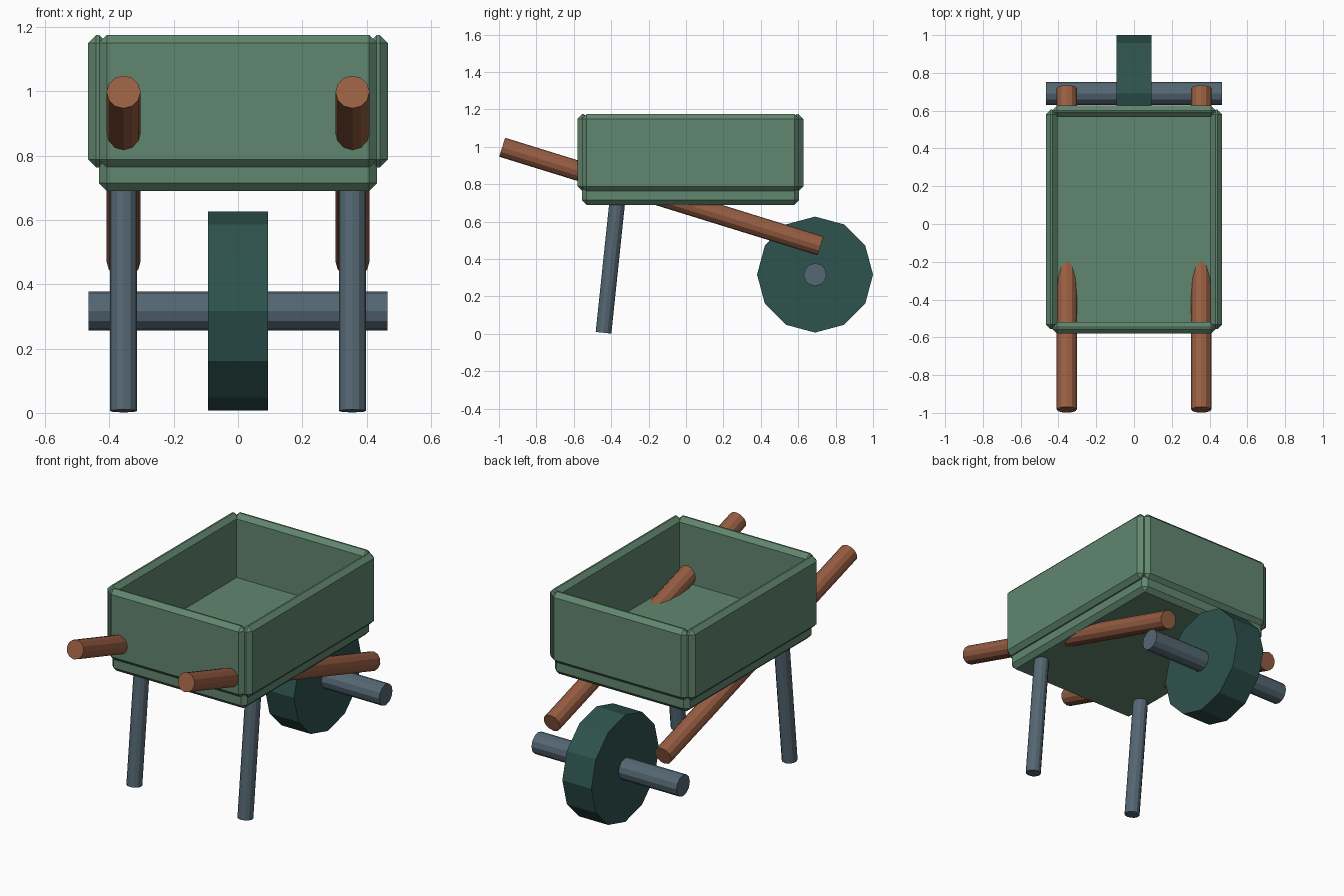
import bpy
from mathutils import Vector

if "Cube" in bpy.data.objects:
    bpy.data.objects.remove(bpy.data.objects["Cube"])


def material(name, rgb):
    m = bpy.data.materials.new(name)
    m.diffuse_color = (*rgb, 1)
    m.use_nodes = True
    m.node_tree.nodes["Principled BSDF"].inputs["Base Color"].default_value = m.diffuse_color
    return m


GREEN = material("painted_green", (0.12, 0.24, 0.16))
WOOD = material("brown_wood", (0.31, 0.11, 0.055))
STEEL = material("blue_grey_steel", (0.09, 0.135, 0.17))
RUBBER = material("dark_green_rubber", (0.027, 0.085, 0.075))


def panel(name, lo, hi, bevel=0.025):
    """Box between two corners with chamfered edges."""
    lo, hi = Vector(lo), Vector(hi)
    bpy.ops.mesh.primitive_cube_add(size=1, location=(lo + hi) / 2)
    ob = bpy.context.object
    ob.name = name
    ob.scale = hi - lo
    bpy.ops.object.transform_apply(location=False, rotation=False, scale=True)
    mod = ob.modifiers.new("chamfer", 'BEVEL')
    mod.width = bevel
    mod.segments = 1
    ob.data.materials.append(GREEN)


def rod(name, start, end, radius, mat):
    """Twelve-sided cylinder running between two points."""
    start, end = Vector(start), Vector(end)
    axis = end - start
    bpy.ops.mesh.primitive_cylinder_add(
        vertices=12, radius=radius, depth=axis.length, location=(start + end) / 2,
        rotation=axis.to_track_quat('Z', 'Y').to_euler())
    ob = bpy.context.object
    ob.name = name
    ob.data.materials.append(mat)


# Tray: floor and the front and back walls
panel("tray_floor", (-0.433, -0.557, 0.69), (0.433, 0.605, 0.81))
panel("tray_front", (-0.433, -0.58, 0.763), (0.433, -0.52, 1.175))
panel("tray_back", (-0.433, 0.567, 0.763), (0.433, 0.627, 1.175))

# Mirrored parts: tray sides, handles and legs
for label, s in (("left", -1), ("right", 1)):
    x_in, x_out = sorted((s * 0.406, s * 0.466))
    panel(label + "_tray_side", (x_in, -0.557, 0.763), (x_out, 0.605, 1.175))
    rod(label + "_handle", (s * 0.356, -0.983, 0.998), (s * 0.356, 0.719, 0.471), 0.053, WOOD)
    rod(label + "_leg", (s * 0.356, -0.441, 0.006), (s * 0.356, -0.363, 0.75), 0.042, STEEL)

# Wheel and axle
rod("axle", (-0.465, 0.69, 0.317), (0.465, 0.69, 0.317), 0.061, STEEL)
rod("wheel", (-0.093, 0.69, 0.317), (0.093, 0.69, 0.317), 0.31, RUBBER)
